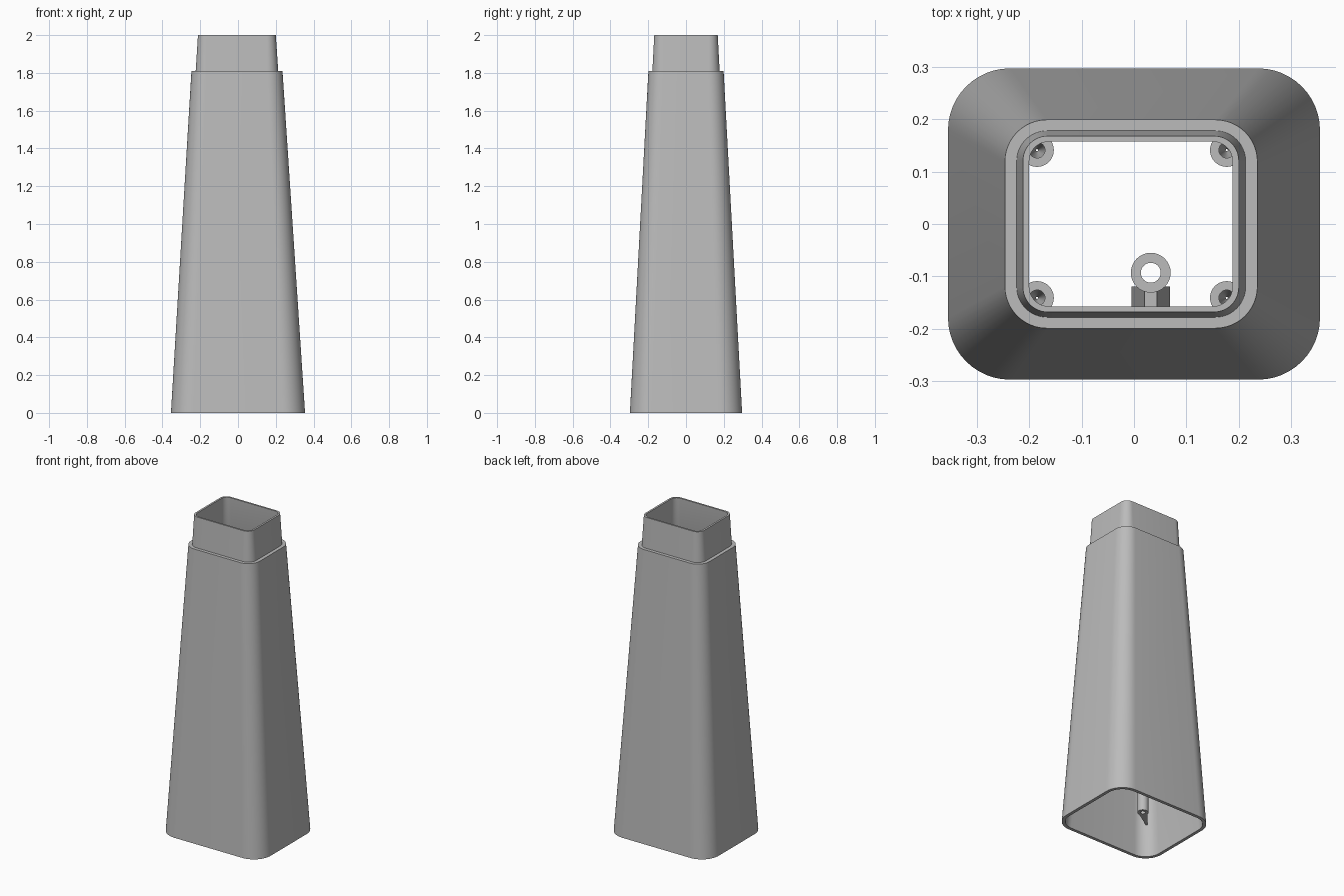
import bpy, bmesh, math
from mathutils import Vector

if "Cube" in bpy.data.objects:
    bpy.data.objects.remove(bpy.data.objects["Cube"], do_unlink=True)

grey = bpy.data.materials.new("light_grey")
grey.use_nodes = True
colour = (0.5, 0.5, 0.5, 1)
grey.diffuse_color = colour
grey.node_tree.nodes["Principled BSDF"].inputs["Base Color"].default_value = colour


def loft(name, rings, cyclic):
    """Skin matching rings; cyclic joins last to first, otherwise cap the ends."""
    bm = bmesh.new()
    loops = [[bm.verts.new(p) for p in ring] for ring in rings]
    n = len(loops[0])
    pairs = list(zip(loops, loops[1:]))
    if cyclic:
        pairs.append((loops[-1], loops[0]))
    else:
        bm.faces.new(loops[0])
        bm.faces.new(loops[-1])
    for a, b in pairs:
        for i in range(n):
            j = (i + 1) % n
            bm.faces.new((a[i], a[j], b[j], b[i]))
    bmesh.ops.recalc_face_normals(bm, faces=bm.faces)
    mesh = bpy.data.meshes.new(name)
    bm.to_mesh(mesh)
    bm.free()
    mesh.materials.append(grey)
    obj = bpy.data.objects.new(name, mesh)
    bpy.context.collection.objects.link(obj)
    bpy.ops.object.select_all(action='DESELECT')
    obj.select_set(True)
    bpy.context.view_layer.objects.active = obj
    bpy.ops.object.shade_smooth_by_angle(angle=math.radians(30))
    return obj


def rounded_rect(z, hx, hy, r, steps=12):
    """Rounded rectangle whose centre drifts slightly with height."""
    cx = -0.003 * z
    ring = []
    for q, (sx, sy) in enumerate(((1, 1), (-1, 1), (-1, -1), (1, -1))):
        for i in range(steps + 1):
            a = math.pi / 2 * (q + i / steps)
            ring.append((cx + sx * (hx - r) + r * math.cos(a),
                         sy * (hy - r) + r * math.sin(a), z))
    return ring


def circle(x, y, z, r, n=32):
    return [(x + r * math.cos(math.tau * i / n),
             y + r * math.sin(math.tau * i / n), z) for i in range(n)]


def web(name, start, ends, heights, start_widths, end_widths):
    """Rib from a post to the sloping wall."""
    rings = []
    for end, z, ws, we in zip(ends, heights, start_widths, end_widths):
        a, b = Vector(start), Vector(end)
        side = (b - a).normalized().orthogonal()
        pts = (a + side * ws, b + side * we, b - side * we, a - side * ws)
        rings.append([(p.x, p.y, z) for p in pts])
    return loft(name, rings, False)


# Tapered hollow body with a recessed collar: up the outside, down the inside
loft("tapered_shell", [rounded_rect(*s) for s in (
    (0, 0.355, 0.297, 0.118),
    (1.81, 0.241, 0.199, 0.08),
    (1.81, 0.2185, 0.178, 0.058),
    (2.0, 0.206, 0.168, 0.047),
    (2.0, 0.194, 0.157, 0.037),
    (1.76, 0.208, 0.168, 0.047),
    (1.72, 0.222, 0.179, 0.06),
    (0, 0.335, 0.277, 0.098))], True)

# Four corner screw posts, each with a rib into its corner
low, high = 0.2, 0.7
for sx, side in ((-1, "right"), (1, "left")):
    for sy, end in ((-1, "front"), (1, "back")):
        x, y = sx * 0.181 - 0.004, sy * 0.141
        mid = (low + high) / 2
        loft(f"{end}_{side}_post", [circle(x, y, z, r) for z, r in (
            (mid - 0.02, 0.002), (low + 0.1, 0.015), (low, 0.015), (low, 0.032),
            (high, 0.032), (high, 0.015), (high - 0.1, 0.015), (mid + 0.02, 0.002))], True)
        start = (x + sx * 0.016, y + sy * 0.014)
        web(f"{end}_{side}_post_rib", start,
            ((sx * 0.3, sy * 0.242), (sx * 0.27, sy * 0.216)),
            (low, high - 0.01), (0.024, 0.024), (0.004, 0.004))

# Hollow guide tube joined to the front wall
px, py = 0.032, -0.093
base, top = 0.35, 0.75
loft("guide_tube", [circle(px, py, z, r) for z, r in (
    (base, 0.038), (top, 0.038), (top, 0.019), (base, 0.019))], True)
web("guide_tube_rib", (px, py - 0.026), ((px, -0.262), (px, -0.24)),
    (base, top - 0.02), (0.037, 0.012), (0.037, 0.012))
